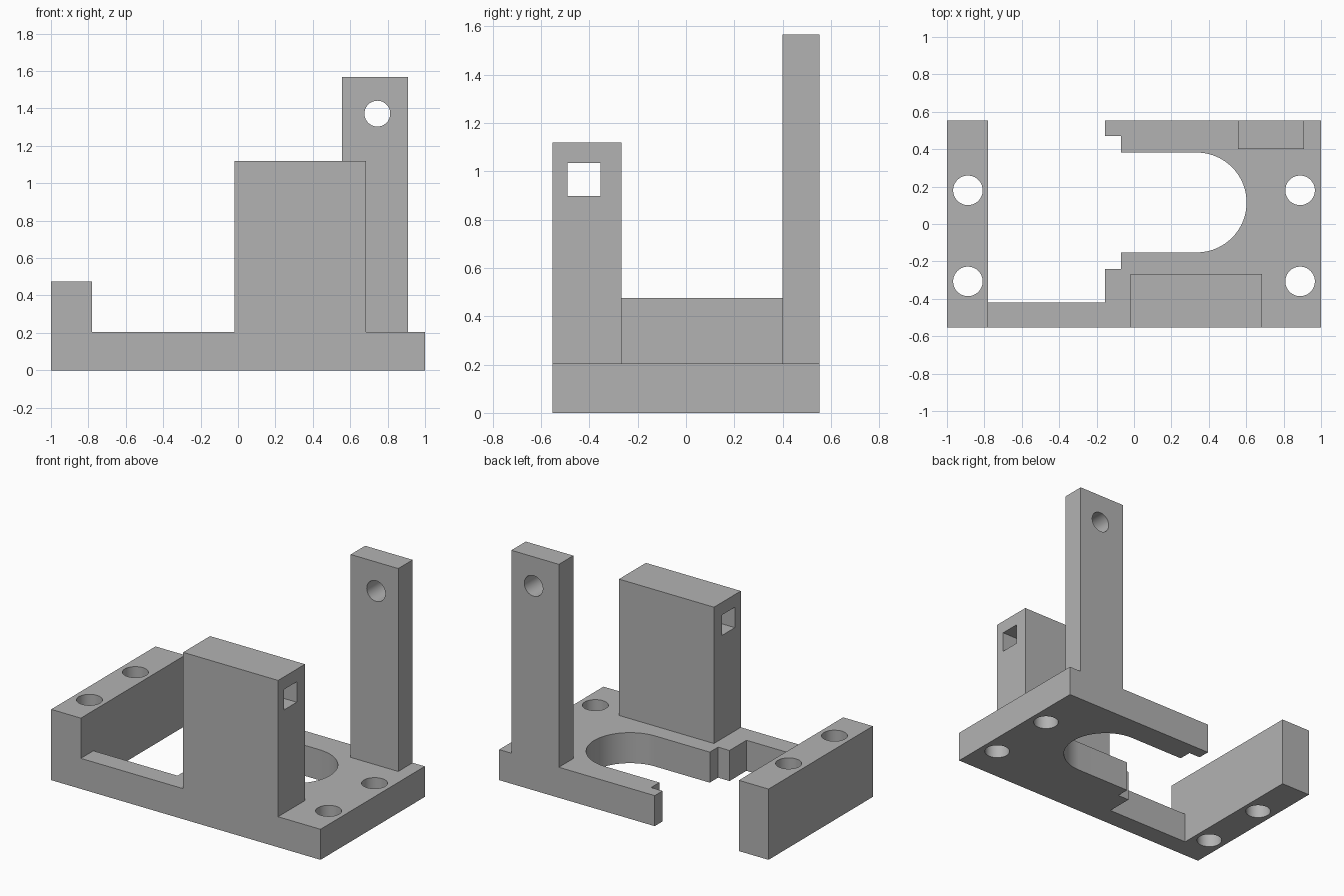
import bpy
import bmesh
import math
from mathutils import Matrix, Vector

cube = bpy.data.objects.get("Cube")
if cube:
    bpy.data.objects.remove(cube, do_unlink=True)

grey = bpy.data.materials.new("plain grey")
grey.use_nodes = True
GREY = (0.45, 0.45, 0.45, 1)
grey.diffuse_color = GREY
grey.node_tree.nodes["Principled BSDF"].inputs["Base Color"].default_value = GREY


def finish(name, bm):
    bmesh.ops.recalc_face_normals(bm, faces=bm.faces)
    mesh = bpy.data.meshes.new(name)
    bm.to_mesh(mesh)
    bm.free()
    mesh.materials.append(grey)
    obj = bpy.data.objects.new(name, mesh)
    bpy.context.collection.objects.link(obj)
    return obj


def box(name, lo, hi):
    lo, hi = Vector(lo), Vector(hi)
    bm = bmesh.new()
    matrix = Matrix.Translation((lo + hi) / 2) @ Matrix.Diagonal((hi - lo).to_4d())
    bmesh.ops.create_cube(bm, size=1, matrix=matrix)
    return finish(name, bm)


def rod(name, centre, radius, axis="Z"):
    bm = bmesh.new()
    matrix = Matrix.Translation(centre)
    if axis == "Y":
        matrix = matrix @ Matrix.Rotation(math.pi / 2, 4, "X")
    bmesh.ops.create_cone(bm, cap_ends=True, segments=64, radius1=radius,
                          radius2=radius, depth=1.5, matrix=matrix)
    return finish(name, bm)


def plate(name, outline, height):
    bm = bmesh.new()
    face = bm.faces.new([bm.verts.new((x, y, 0)) for x, y in outline])
    top = bmesh.ops.extrude_face_region(bm, geom=[face])["geom"]
    bmesh.ops.translate(bm, vec=(0, 0, height),
                        verts=[v for v in top if isinstance(v, bmesh.types.BMVert)])
    return finish(name, bm)


def activate(obj):
    bpy.ops.object.select_all(action="DESELECT")
    obj.select_set(True)
    bpy.context.view_layer.objects.active = obj


def cut(obj, cutter):
    cutter.hide_render = True
    mod = obj.modifiers.new("hole", "BOOLEAN")
    mod.operation = "DIFFERENCE"
    mod.solver = "EXACT"
    mod.object = cutter
    activate(obj)
    bpy.ops.object.modifier_apply(modifier=mod.name)
    bpy.data.objects.remove(cutter, do_unlink=True)


BACK, FRONT = 0.553, -0.553
BASE_TOP, RAIL_X = 0.205, -0.78

# Base plate: front bar, stepped jaws and a round-ended slot
slot_x, slot_y, slot_r = 0.335, 0.115, 0.267
arc = []
for i in range(49):
    a = -math.pi / 2 + math.pi * i / 48
    arc.append((slot_x + slot_r * math.cos(a), slot_y + slot_r * math.sin(a)))
low, high = slot_y - slot_r, slot_y + slot_r
outline = [(RAIL_X, FRONT), (1, FRONT), (1, BACK), (-0.155, BACK),
           (-0.155, 0.47), (-0.07, 0.47), (-0.07, high)]
outline += arc[::-1]
outline += [(-0.07, low), (-0.07, -0.24), (-0.155, -0.24),
            (-0.155, -0.42), (RAIL_X, -0.42)]
base = plate("base_plate", outline, BASE_TOP)

# Raised side rail
rail = box("side_rail", (-1, FRONT, 0), (RAIL_X, BACK, 0.475))

# Vertical screw holes
for part, x in ((base, 0.888), (rail, -0.888)):
    for y in (0.18, -0.307):
        cut(part, rod("screw_hole", (x, y, 0.2), 0.079))

# Front block with a square channel along x
block = box("front_block", (-0.02, FRONT, BASE_TOP), (0.685, -0.268, 1.12))
cut(block, box("square_channel", (-0.5, -0.49, 0.898), (1.2, -0.355, 1.035)))

# Rear post with a round hole along y
post = box("rear_post", (0.557, 0.4, BASE_TOP), (0.91, BACK, 1.567))
cut(post, rod("pin_hole", (0.745, 0.48, 1.372), 0.069, "Y"))

for part in (base, rail, block, post):
    activate(part)
    bpy.ops.object.shade_smooth_by_angle(angle=math.radians(30))
